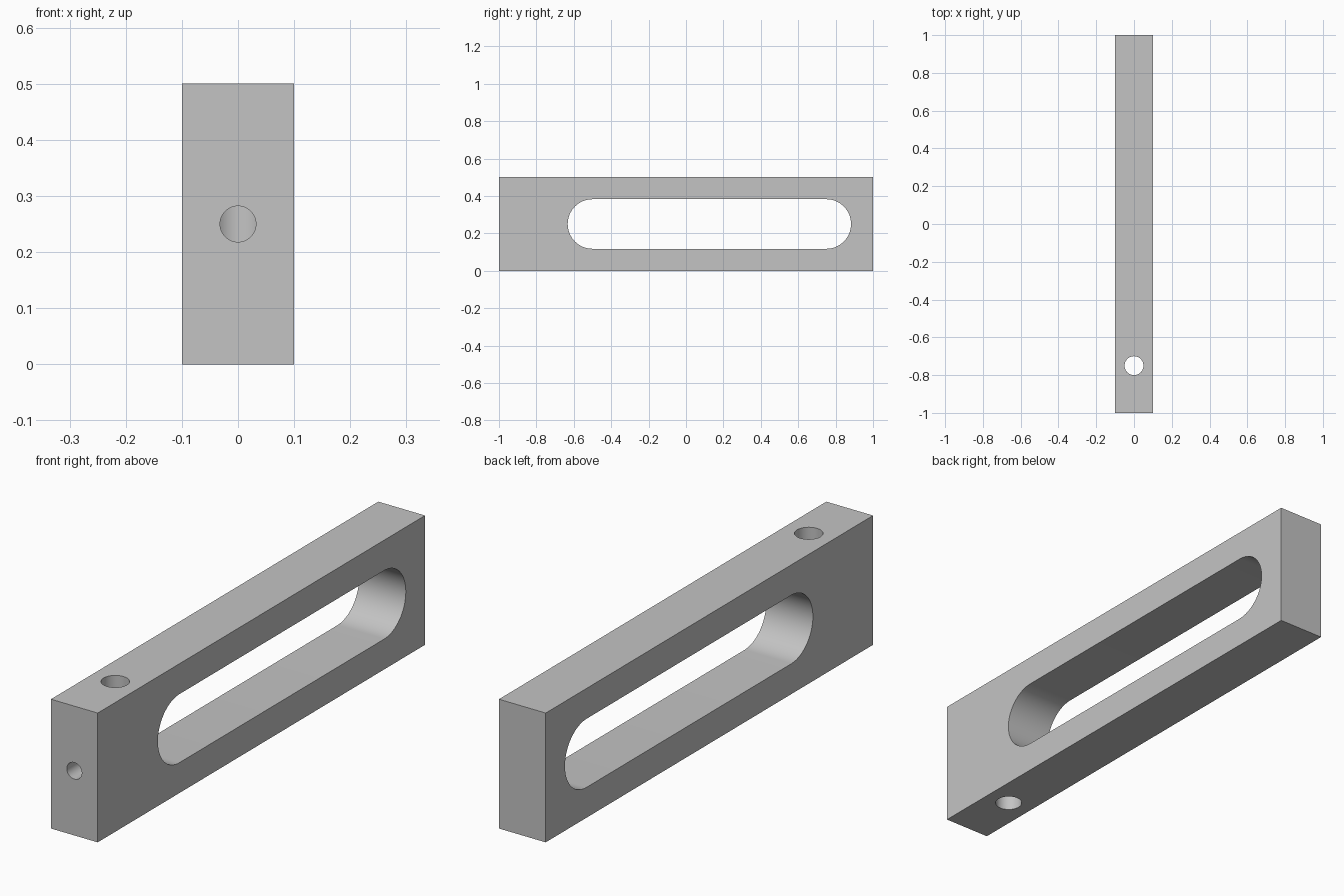
import bpy
import bmesh
from math import pi, cos, sin

if "Cube" in bpy.data.objects:
    bpy.data.objects.remove(bpy.data.objects["Cube"], do_unlink=True)

# Plain grey metal
grey = bpy.data.materials.new("grey_metal")
grey.use_nodes = True
colour = (0.55, 0.55, 0.55, 1)
grey.diffuse_color = colour
grey.node_tree.nodes["Principled BSDF"].inputs["Base Color"].default_value = colour


def cut(target, cutter):
    """Subtract the cutter from the target and discard it."""
    cutter.hide_render = True
    mod = target.modifiers.new("cut", "BOOLEAN")
    mod.operation = "DIFFERENCE"
    mod.solver = "EXACT"
    mod.object = cutter
    bpy.context.view_layer.objects.active = target
    bpy.ops.object.modifier_apply(modifier=mod.name)
    bpy.data.objects.remove(cutter, do_unlink=True)


def drill(radius, depth, location, rotation=(0, 0, 0)):
    bpy.ops.mesh.primitive_cylinder_add(vertices=64, radius=radius, depth=depth,
                                        location=location, rotation=rotation)
    return bpy.context.object


def slot_cutter(y_start, y_end, z, radius, half_width, steps=32):
    """Prism with rounded ends, running along x."""
    bm = bmesh.new()
    outline = []
    for centre, start in ((y_end, -pi / 2), (y_start, pi / 2)):
        for i in range(steps + 1):
            a = start + pi * i / steps
            outline.append(bm.verts.new((-half_width, centre + radius * cos(a), z + radius * sin(a))))
    face = bm.faces.new(outline)
    extruded = bmesh.ops.extrude_face_region(bm, geom=[face])["geom"]
    bmesh.ops.translate(bm, vec=(2 * half_width, 0, 0),
                        verts=[v for v in extruded if isinstance(v, bmesh.types.BMVert)])
    bmesh.ops.recalc_face_normals(bm, faces=bm.faces)
    mesh = bpy.data.meshes.new("slot_cutter")
    bm.to_mesh(mesh)
    bm.free()
    obj = bpy.data.objects.new("slot_cutter", mesh)
    bpy.context.collection.objects.link(obj)
    return obj


# Bar
bpy.ops.mesh.primitive_cube_add(size=1, location=(0, 0, 0.25))
bar = bpy.context.object
bar.name = "slotted_bar"
bar.scale = (0.2, 2, 0.5)
bpy.ops.object.transform_apply(location=True, rotation=False, scale=True)
bar.data.materials.append(grey)

# Long slot, vertical hole, and front hole that runs into the vertical one
cut(bar, slot_cutter(-0.5, 0.75, 0.25, 0.1325, 0.2))
cut(bar, drill(0.05, 1, (0, -0.75, 0.25)))
cut(bar, drill(0.032, 0.35, (0, -0.925, 0.25), (pi / 2, 0, 0)))

bpy.ops.object.select_all(action="DESELECT")
bar.select_set(True)
bpy.context.view_layer.objects.active = bar
bpy.ops.object.shade_smooth_by_angle(angle=pi / 6)
